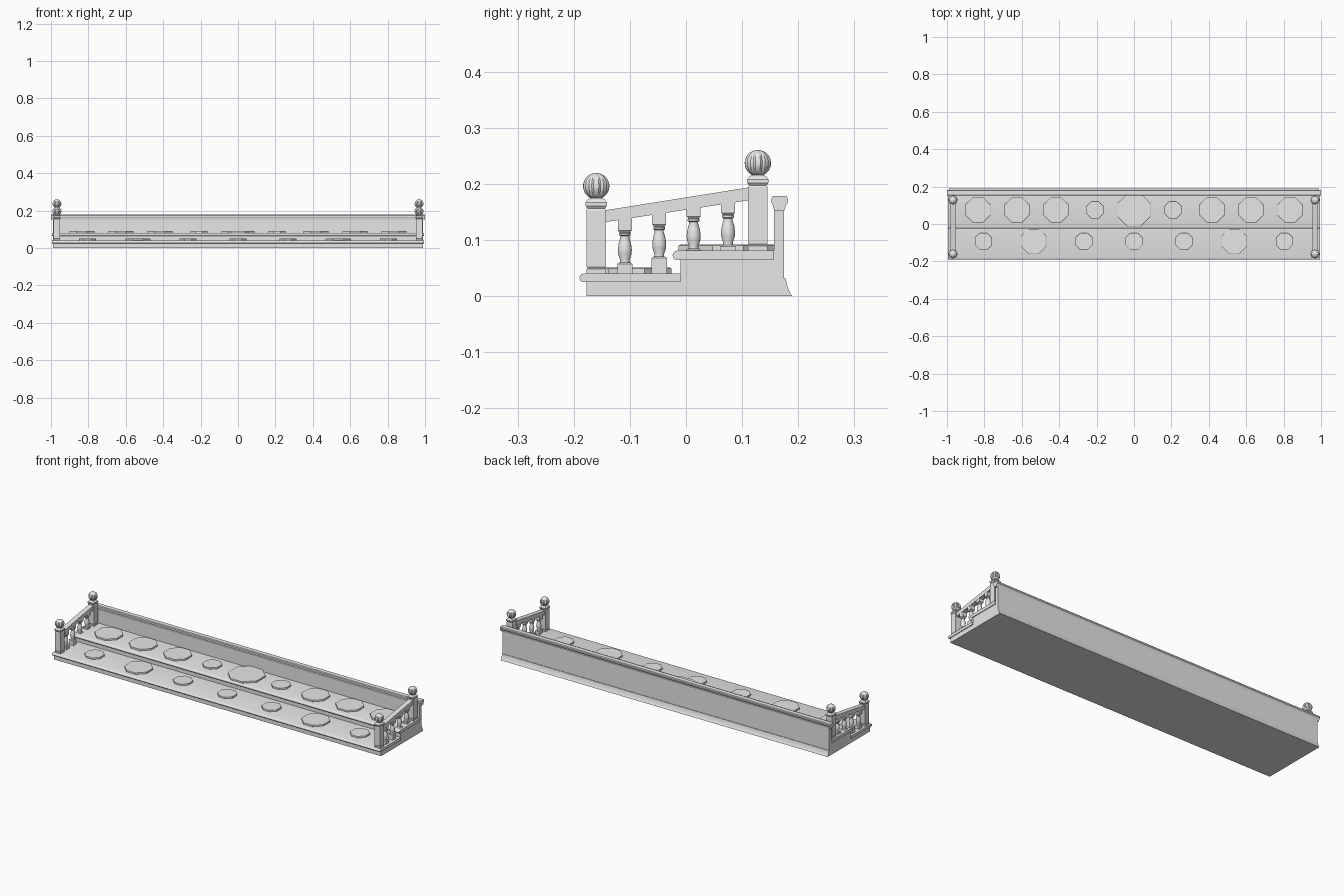
import bpy, bmesh, math
from mathutils import Matrix

old = bpy.data.objects.get("Cube")
if old:
    bpy.data.objects.remove(old, do_unlink=True)

stone = bpy.data.materials.new("grey stone")
stone.use_nodes = True
grey = (0.8, 0.8, 0.8, 1)
stone.diffuse_color = grey
stone.node_tree.nodes["Principled BSDF"].inputs["Base Color"].default_value = grey


def finish(name, bm, smooth=None):
    bmesh.ops.recalc_face_normals(bm, faces=bm.faces)
    mesh = bpy.data.meshes.new(name)
    bm.to_mesh(mesh)
    bm.free()
    mesh.materials.append(stone)
    obj = bpy.data.objects.new(name, mesh)
    bpy.context.collection.objects.link(obj)
    if smooth:
        bpy.ops.object.select_all(action="DESELECT")
        obj.select_set(True)
        bpy.context.view_layer.objects.active = obj
        bpy.ops.object.shade_smooth_by_angle(angle=math.radians(smooth))
    return obj


def extrude_x(name, profile, half, smooth=None):
    """Extrude a closed (y, z) profile from -half to +half along x."""
    bm = bmesh.new()
    face = bm.faces.new([bm.verts.new((-half, y, z)) for y, z in profile])
    ext = bmesh.ops.extrude_face_region(bm, geom=[face])["geom"]
    moved = [v for v in ext if isinstance(v, bmesh.types.BMVert)]
    bmesh.ops.translate(bm, verts=moved, vec=(2 * half, 0, 0))
    return finish(name, bm, smooth)


def turn(name, profile, sides, at, smooth=None):
    """Stack flat-sided rings (half width, height) into a closed solid."""
    bm = bmesh.new()
    rings = []
    for r, z in profile:
        r /= math.cos(math.pi / sides)
        ring = []
        for i in range(sides):
            a = math.tau * (i + 0.5) / sides
            ring.append(bm.verts.new((r * math.cos(a), r * math.sin(a), z)))
        rings.append(ring)
    for low, high in zip(rings, rings[1:]):
        for i in range(sides):
            j = (i + 1) % sides
            bm.faces.new((low[i], low[j], high[j], high[i]))
    bm.faces.new(rings[0])
    bm.faces.new(rings[-1])
    bmesh.ops.translate(bm, verts=bm.verts, vec=at)
    return finish(name, bm, smooth)


def lobed_ball(name, radius, at):
    """Ball finial with eight lobes parted by narrow grooves."""
    bm = bmesh.new()
    bmesh.ops.create_uvsphere(bm, u_segments=32, v_segments=14, radius=radius)
    for v in bm.verts:
        a = math.atan2(v.co.y, v.co.x) + math.pi / 8
        if round(a / (math.tau / 32)) % 4 == 0:
            v.co.x *= 0.9
            v.co.y *= 0.9
    bmesh.ops.translate(bm, verts=bm.verts, vec=at)
    return finish(name, bm, 25)


def tread(name, front, back, low, high, half):
    """Slab with a rounded front nose."""
    r, mid = (high - low) / 2, (high + low) / 2
    nose = [(front + r - r * math.sin(t * math.pi / 6), mid + r * math.cos(t * math.pi / 6))
            for t in range(7)]
    return extrude_x(name, nose + [(back, low), (back, high)], half, 35)


# Stepped base and back wall
extrude_x("stepped_base", [(-0.177, 0), (0.157, 0), (0.157, 0.065), (-0.01, 0.065),
                           (-0.01, 0.027), (-0.177, 0.027)], 0.99)
tread("lower_tread", -0.19, -0.01, 0.025, 0.04, 0.994)
tread("upper_tread", -0.024, 0.157, 0.064, 0.081, 0.994)
extrude_x("back_wall", [(0.157, 0), (0.175, 0), (0.175, 0.16), (0.157, 0.16)], 0.99)
extrude_x("back_skirt", [(0.174, 0), (0.189, 0), (0.184, 0.009), (0.18, 0.02),
                         (0.178, 0.031), (0.174, 0.031)], 0.99, 35)
extrude_x("wall_cap", [(0.157, 0.152), (0.175, 0.152), (0.178, 0.162), (0.182, 0.167),
                       (0.182, 0.174), (0.179, 0.178), (0.155, 0.178), (0.152, 0.174),
                       (0.152, 0.167), (0.155, 0.162)], 1.0)

# Octagonal pads on both treads
S, M, L = 0.046, 0.067, 0.088
rows = [("lower", -0.093, 0.04, 0.268, [S, M, S, S, S, M, S]),
        ("upper", 0.075, 0.081, 0.2086, [M, M, M, S, L, S, M, M, M])]
for row, y, z, gap, sizes in rows:
    for i, r in enumerate(sizes):
        x = (i - (len(sizes) - 1) / 2) * gap
        turn(f"{row}_pad_{i + 1}", [(r, -0.002), (r, 0.009), (r - 0.003, 0.011)], 8, (x, y, z))

# Railings at both ends
post = [(0.0175, 0), (0.0175, 0.008), (0.0155, 0.01), (0.0175, 0.013), (0.0175, 0.113),
        (0.0155, 0.116), (0.019, 0.121), (0.019, 0.127), (0.0155, 0.132), (0.01, 0.135)]
vase = [(0.009, 0), (0.0085, 0.004), (0.012, 0.015), (0.0125, 0.023), (0.011, 0.034),
        (0.008, 0.044), (0.008, 0.047), (0.0105, 0.049), (0.0105, 0.052), (0.008, 0.054)]
for side, x in (("right", -0.968), ("left", 0.968)):
    for end, y, z in (("front", -0.16), ("back", 0.128)) and (("front", -0.16, 0.04), ("back", 0.128, 0.081)):
        turn(f"{side}_{end}_post", post, 4, (x, y, z))
        lobed_ball(f"{side}_{end}_finial", 0.0235, (x, y, z + 0.156))

    rail = extrude_x(f"{side}_handrail", [(-0.15, 0.131), (0.12, 0.172), (0.12, 0.19),
                                          (0.12, 0.195), (-0.15, 0.152)], 0.0135)
    rail.location.x = x

    for i in range(4):
        y = -0.109 + 0.0613 * i
        floor = 0.04 if i < 2 else 0.081
        low = 0.06 + 0.0105 * i
        if i == 2:
            low += 0.004
        top = 0.131 + (y + 0.15) * 0.152 + 0.004
        name = f"{side}_baluster_{i + 1}"
        turn(name + "_foot", [(0.0135, floor), (0.0135, low - 0.003), (0.01, low)], 4, (x, y, 0))
        turn(name + "_vase", vase, 12, (x, y, low), 35)
        turn(name + "_head", [(0.009, low + 0.053), (0.0125, low + 0.057), (0.0125, top)], 4, (x, y, 0))
